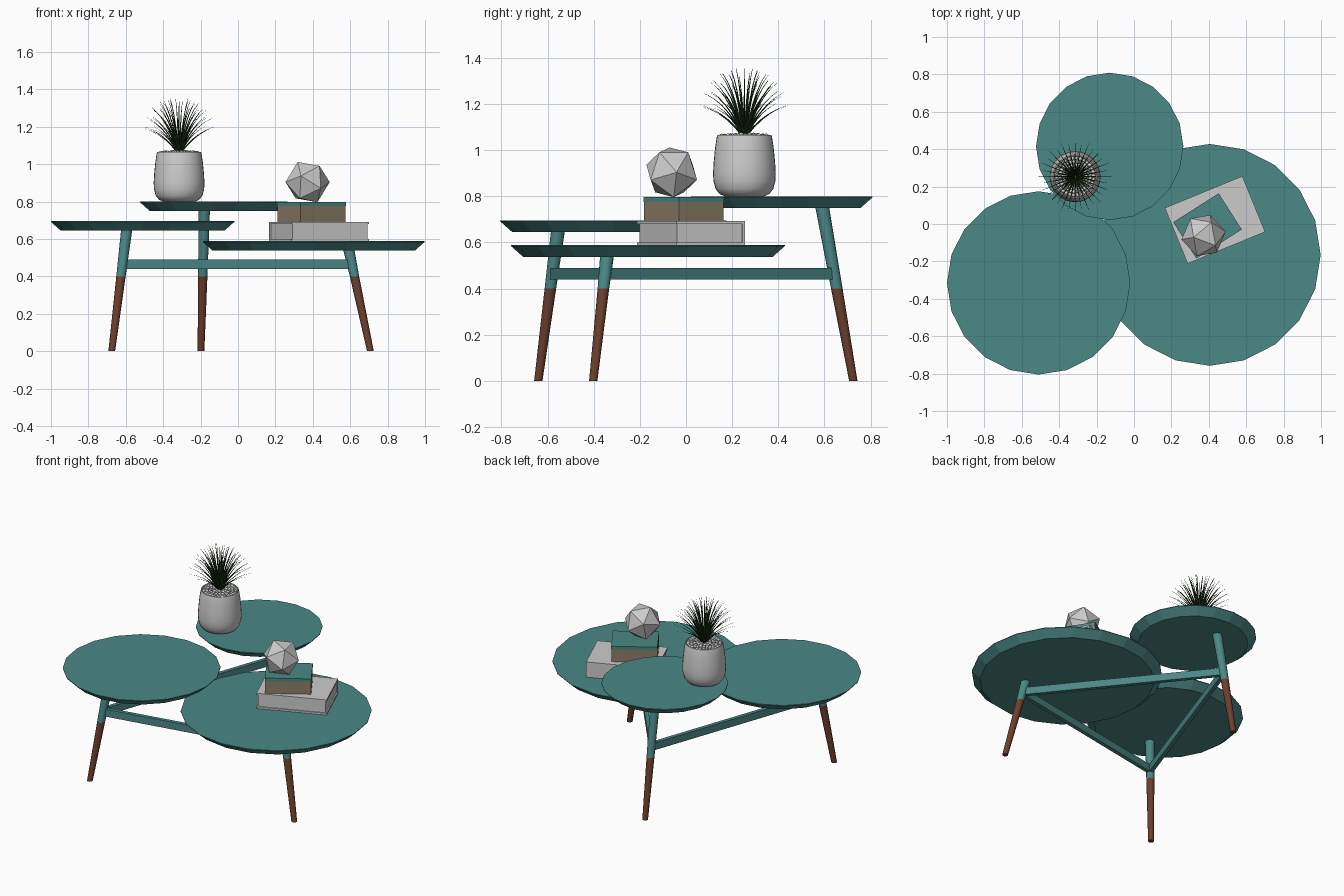
import bpy, bmesh, math, random
from mathutils import Vector, Matrix

if "Cube" in bpy.data.objects:
    bpy.data.objects.remove(bpy.data.objects["Cube"])

random.seed(4)


def material(name, rgb):
    m = bpy.data.materials.new(name)
    m.diffuse_color = (*rgb, 1)
    m.use_nodes = True
    m.node_tree.nodes["Principled BSDF"].inputs["Base Color"].default_value = m.diffuse_color
    return m


TEAL = material("teal_paint", (0.07, 0.25, 0.24))
WOOD = material("brown_wood", (0.15, 0.05, 0.025))
TAN = material("tan_pages", (0.27, 0.21, 0.14))
GREEN = material("dark_green", (0.02, 0.06, 0.015))


def finish(bm, name, mat=None, smooth=False):
    bmesh.ops.recalc_face_normals(bm, faces=bm.faces)
    me = bpy.data.meshes.new(name)
    bm.to_mesh(me)
    bm.free()
    ob = bpy.data.objects.new(name, me)
    bpy.context.collection.objects.link(ob)
    if mat:
        me.materials.append(mat)
    if smooth:
        bpy.ops.object.select_all(action='DESELECT')
        bpy.context.view_layer.objects.active = ob
        ob.select_set(True)
        bpy.ops.object.shade_smooth_by_angle(angle=math.radians(40))
    return ob


def rings(bm, path, n):
    """Loft horizontal n-sided rings given as (centre, radius), capped at both ends."""
    loops = []
    for c, r in path:
        loops.append([bm.verts.new((c[0] + r * math.cos(2 * math.pi * i / n),
                                    c[1] + r * math.sin(2 * math.pi * i / n), c[2]))
                      for i in range(n)])
    for a, b in zip(loops, loops[1:]):
        for i in range(n):
            j = (i + 1) % n
            bm.faces.new((a[i], a[j], b[j], b[i]))
    bm.faces.new(loops[0][::-1])
    bm.faces.new(loops[-1])


def loft(name, path, n, mat=None, smooth=False):
    bm = bmesh.new()
    rings(bm, path, n)
    return finish(bm, name, mat, smooth)


def box(name, centre, size, angle, mat=None, local=(0, 0)):
    """Box turned about z; local shifts it in its own rotated frame."""
    bm = bmesh.new()
    rot = Matrix.Rotation(math.radians(angle), 4, 'Z')
    m = (Matrix.Translation(centre) @ rot @ Matrix.Translation((*local, 0))
         @ Matrix.Diagonal((*size, 1)))
    bmesh.ops.create_cube(bm, size=1, matrix=m)
    return finish(bm, name, mat)


# Three overlapping round tops with undercut rims
for side, x, y, r, z in (("left", -0.51, -0.315, 0.49, 0.695),
                         ("back", -0.13, 0.415, 0.394, 0.80),
                         ("right", 0.405, -0.165, 0.593, 0.588)):
    loft(side + "_table_top", [((x, y, z - 0.05), r - 0.052), ((x, y, z - 0.004), r),
                               ((x, y, z), r)], 20, TEAL)

# Splayed legs: wooden foot and painted upper part
legs = {"left": (Vector((-0.675, -0.64, 0)), Vector((-0.595, -0.555, 0.65))),
        "back": (Vector((-0.198, 0.725, 0)), Vector((-0.18, 0.59, 0.755))),
        "right": (Vector((0.708, -0.402, 0)), Vector((0.592, -0.342, 0.545)))}
joints = []
for side, (a, b) in legs.items():
    mid = a.lerp(b, 0.40 / b.z)
    joints.append(a.lerp(b, 0.465 / b.z))
    loft(side + "_leg_foot", [(a, 0.018), (mid, 0.025)], 16, WOOD, True)
    loft(side + "_leg_upper", [(mid, 0.025), (b, 0.030)], 16, TEAL, True)

# Stretcher bars joining the legs in a triangle
for i, name in enumerate(("left", "back", "front")):
    a, b = joints[i], joints[(i + 1) % 3]
    d = b - a
    box(name + "_stretcher", (a + b) / 2, (d.length, 0.026, 0.05),
        math.degrees(math.atan2(d.y, d.x)), TEAL)

# Large grey book: covers, page block and spine
bc, ba = (0.433, 0.022), 22.3
box("large_book_bottom_cover", (*bc, 0.594), (0.448, 0.322, 0.012), ba)
box("large_book_top_cover", (*bc, 0.686), (0.448, 0.322, 0.012), ba)
box("large_book_pages", (*bc, 0.64), (0.432, 0.308, 0.082), ba)
box("large_book_spine", (*bc, 0.64), (0.448, 0.012, 0.082), ba, None, (0, 0.155))

# Small book with teal cover
sc, sa = (0.393, -0.010), 32.5
box("small_book_pages", (*sc, 0.734), (0.286, 0.228, 0.084), sa, TAN)
box("small_book_cover", (*sc, 0.787), (0.288, 0.230, 0.022), sa, TEAL)

# Faceted ornament
bm = bmesh.new()
bmesh.ops.create_icosphere(bm, subdivisions=1, radius=0.12,
                           matrix=Matrix.Translation((0.372, -0.062, 0.904))
                           @ Matrix.Rotation(math.radians(10), 4, 'Z')
                           @ Matrix.Rotation(math.radians(90), 4, 'Y'))
finish(bm, "faceted_ornament")

# Plant pot with inner wall
px, py = -0.315, 0.253
profile = [(0.085, 0.80), (0.108, 0.81), (0.125, 0.832), (0.134, 0.865), (0.136, 0.90),
           (0.133, 0.95), (0.127, 1.01), (0.120, 1.056), (0.117, 1.066), (0.112, 1.066),
           (0.109, 1.056), (0.109, 1.045)]
loft("plant_pot", [((px, py, z), r) for r, z in profile], 32, None, True)

# Pebbles in concentric rings
bm = bmesh.new()
for r in (0.022, 0.040, 0.060, 0.080, 0.099):
    count = round(2 * math.pi * r / 0.0205)
    for i in range(count):
        t = 2 * math.pi * i / count + r * 30
        pos = (px + r * math.cos(t), py + r * math.sin(t),
               1.066 - 0.08 * r + random.uniform(-0.003, 0.003))
        bmesh.ops.create_icosphere(bm, subdivisions=2, radius=random.uniform(0.009, 0.012),
                                   matrix=Matrix.Translation(pos))
finish(bm, "pebbles", None, True)

# Root crown
loft("plant_crown", [((px, py, 1.045), 0.022), ((px, py, 1.085), 0.014)], 10, WOOD, True)

# Grass blades: tiers of tapering arcs (tip radius, tip height, count)
bm = bmesh.new()
for k, (tip_r, tip_z, count) in enumerate(((0.195, 1.20, 16), (0.175, 1.255, 16),
                                           (0.145, 1.30, 16), (0.105, 1.335, 14),
                                           (0.06, 1.35, 10), (0.0, 1.36, 1))):
    for i in range(count):
        t = 2 * math.pi * (i + 0.5 * (k % 2)) / count
        d = Vector((math.cos(t), math.sin(t), 0))
        p0 = Vector((px, py, 1.06)) + d * 0.008
        p2 = Vector((px, py, tip_z + random.uniform(-0.015, 0.005))) + d * tip_r
        p1 = Vector((px, py, 1.06 + 0.72 * (tip_z - 1.06))) + d * tip_r * 0.42
        path = []
        for s in range(6):
            u = s / 5
            p = p0 * (1 - u) ** 2 + p1 * 2 * u * (1 - u) + p2 * u * u
            path.append((p, 0.0045 * (1 - u) + 0.0006))
        rings(bm, path, 5)
finish(bm, "grass_blades", GREEN, True)
